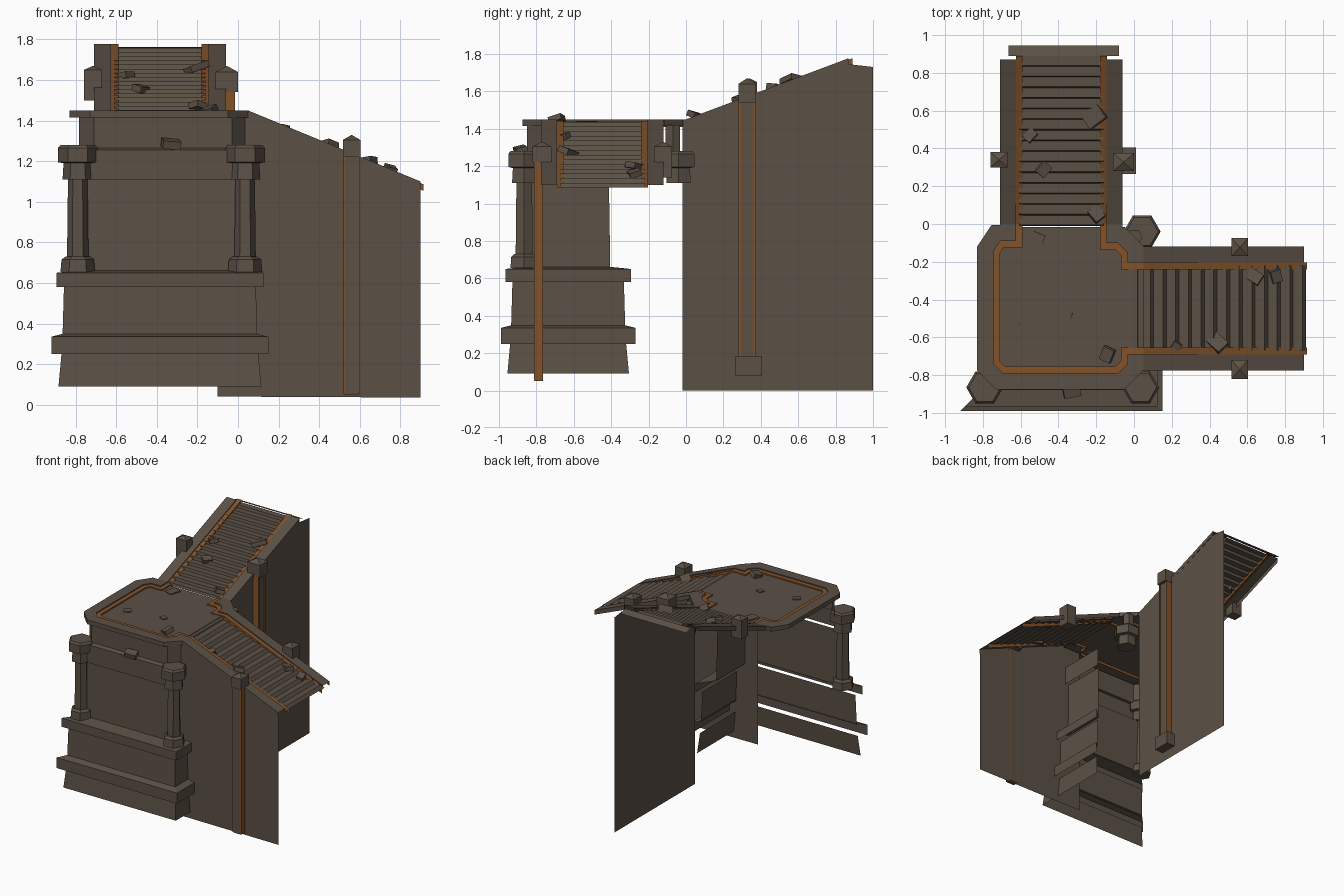
import bpy, math, random
from mathutils import Vector, Euler

if "Cube" in bpy.data.objects:
    bpy.data.objects.remove(bpy.data.objects["Cube"])

random.seed(4)


def material(name, rgb):
    m = bpy.data.materials.new(name)
    m.diffuse_color = (*rgb, 1)
    m.use_nodes = True
    m.node_tree.nodes["Principled BSDF"].inputs["Base Color"].default_value = m.diffuse_color
    return m


STONE = material("brown grey stone", (0.105, 0.082, 0.061))
ORANGE = material("orange trim", (0.23, 0.085, 0.022))


def mesh(name, verts, faces, mat=STONE):
    me = bpy.data.meshes.new(name)
    me.from_pydata([tuple(v) for v in verts], [], faces)
    me.materials.append(mat)
    ob = bpy.data.objects.new(name, me)
    bpy.context.collection.objects.link(ob)
    return ob


def sweep(name, path, section, mat=STONE, side=1, ghost=False):
    """Mitred sweep; section = (outward offset, height) pairs. Ghost ends only set the mitre."""
    rings = []
    n = len(path)
    for i, p in enumerate(path):
        norms = []
        for a, b in ((i - 1, i), (i, i + 1)):
            if a >= 0 and b < n:
                d = Vector((path[b][0] - path[a][0], path[b][1] - path[a][1])).normalized()
                norms.append(Vector((d.y, -d.x)) * side)
        m = sum(norms, Vector((0, 0))).normalized()
        m /= m.dot(norms[0])
        rings.append([(p[0] + m.x * o, p[1] + m.y * o, p[2] + h) for o, h in section])
    if ghost:
        rings = rings[1:-1]
    k = len(section)
    faces = []
    for i in range(len(rings) - 1):
        for j in range(k - 1):
            f = (i * k + j, (i + 1) * k + j, (i + 1) * k + j + 1, i * k + j + 1)
            faces.append(f if side > 0 else f[::-1])
    return mesh(name, [v for r in rings for v in r], faces, mat)


def box(name, x0, x1, y0, y1, z0, z1, mat=STONE, peak=0.0):
    v = [(x, y, z) for z in (z0, z1) for x, y in ((x0, y0), (x1, y0), (x1, y1), (x0, y1))]
    f = [(3, 2, 1, 0)] + [(i, (i + 1) % 4, (i + 1) % 4 + 4, i + 4) for i in range(4)]
    if peak:
        v.append(((x0 + x1) / 2, (y0 + y1) / 2, z1 + peak))
        f += [(4 + i, 4 + (i + 1) % 4, 8) for i in range(4)]
    else:
        f.append((4, 5, 6, 7))
    return mesh(name, v, f, mat)


def hex_stack(name, x, y, profile):
    """Six-sided turned shape from (radius, z) pairs."""
    v = [(x + r * math.cos(i * math.pi / 3), y + r * math.sin(i * math.pi / 3), z)
         for r, z in profile for i in range(6)]
    f = [(j * 6 + i, j * 6 + (i + 1) % 6, j * 6 + 6 + (i + 1) % 6, j * 6 + 6 + i)
         for j in range(len(profile) - 1) for i in range(6)]
    f += [(5, 4, 3, 2, 1, 0), tuple(range(len(v) - 6, len(v)))]
    return mesh(name, v, f)


# tower front and right side: stacked tiers with open undersides
D = [(-.84, -.35, 0), (-.84, -.91, 0), (.07, -.91, 0), (.07, -.35, 0), (-.84, -.35, 0)]
for name, sec in (
        ("tower_base", [(.045, .09), (.03, .25)]),
        ("lower_ledge", [(.08, .25), (.08, .335), (.02, .35)]),
        ("middle_tier", [(.025, .34), (.018, .58)]),
        ("upper_ledge", [(.055, .58), (.055, .65), (-.06, .662)]),
        ("upper_wall", [(-.055, .66), (-.062, 1.11)]),
        ("wall_band", [(-.03, 1.11), (-.03, 1.255), (-.06, 1.265)])):
    sweep(name, D, sec, ghost=True)
sweep("platform_skirt", [(-.785, -.6, 0), (-.785, -.765, 0), (-.71, -.85, 0), (-.03, -.85, 0),
                         (.035, -.775, 0), (.035, -.6, 0)],
      [(0, 1.25), (0, 1.42)], ghost=True)

# platform floor
floor = [(-.83, -.13), (-.73, -.015), (-.05, -.015), (.05, -.115),
         (.05, -.775), (-.05, -.875), (-.72, -.875), (-.83, -.775)]
mesh("platform_floor", [(x, y, 1.432) for x, y in floor], [tuple(range(7, -1, -1))])

# rim and stair stringers run as one path, with an orange inner trim
Z = 1.43
left = [(-.59, .87, 1.757), (-.59, 0, Z), (-.59, -.125, Z), (-.69, -.125, Z), (-.71, -.155, Z),
        (-.71, -.725, Z), (-.68, -.755, Z), (-.10, -.755, Z), (-.07, -.725, Z),
        (-.07, -.655, Z), (.05, -.655, Z), (.90, -.655, 1.08)]
right = [(-.18, .87, 1.757), (-.18, 0, Z), (-.18, -.135, Z), (-.10, -.135, Z), (-.07, -.165, Z),
         (-.07, -.24, Z), (.05, -.24, Z), (.90, -.24, 1.08)]
for nm, path, s in (("left", left, 1), ("right", right, -1)):
    sweep(nm + "_rim", path, [(.12, -.015), (.12, .02), (.035, .02), (.035, .005)], side=s)
    trim = [(path[0][0], .89, 1.765)] + path[1:-1] + [(.915, path[-1][1], 1.074)]
    sweep(nm + "_trim", trim, [(.036, .012), (0, .012), (0, -.02)], ORANGE, side=s)


# stairs: open zigzag sheets
def stair(name, start, end, z0, z1, count, lean, place, flip):
    pts = []
    for i in range(count):
        a = start + (end - start) * i / count
        b = start + (end - start) * (i + 1) / count
        za = z0 + (z1 - z0) * i / count
        zb = z0 + (z1 - z0) * (i + 1) / count
        up = zb > za
        pts += [(a, za), (a + lean, zb)] if up else [(a, za), (b - lean, za)]
    pts.append((end, z1))
    v = [place(s, w, z) for s, z in pts for w in (0, 1)]
    f = [(2 * i, 2 * i + 1, 2 * i + 3, 2 * i + 2) for i in range(len(pts) - 1)]
    return mesh(name, v, [q[::-1] for q in f] if flip else f)


stair("rear_steps", -.01, .89, 1.432, 1.757, 16, .006,
      lambda s, w, z: (-.61 + .45 * w, s, z), False)
stair("side_steps", -.03, .91, 1.436, 1.085, 14, .018,
      lambda s, w, z: (s, -.67 + .45 * w, z), True)
mesh("rear_stair_lip", [(-.665, .89, 1.763), (-.08, .89, 1.763), (-.08, .945, 1.742),
                        (-.665, .945, 1.742)], [(0, 1, 2, 3)])

# sheet walls below the stairs
mesh("rear_stair_wall", [(-.065, -.02, 0), (-.065, 1, 0), (-.065, 1, 1.73), (-.065, .87, 1.745),
                         (-.065, 0, 1.425), (-.065, -.02, 1.425)], [(0, 1, 2, 3, 4, 5)])
mesh("side_stair_wall", [(-.1, -.77, .04), (.9, -.77, .035), (.9, -.77, 1.08),
                         (.05, -.77, 1.43), (-.1, -.77, 1.43)], [(0, 1, 2, 3, 4)])

# tower corner columns, and the hanging capital at the inner corner
cap = [(.075, 1.11), (.07, 1.19), (.098, 1.195), (.098, 1.265), (.085, 1.28)]
for nm, x in (("left", -.79), ("right", .035)):
    hex_stack(nm + "_column_base", x, -.865, [(.085, .655), (.08, .715), (.06, .73)])
    hex_stack(nm + "_column_shaft", x, -.865, [(.053, .72), (.048, 1.12)])
    hex_stack(nm + "_column_capital", x, -.865, cap)
hex_stack("inner_capital", .043, -.04, cap)
hex_stack("inner_post", .0, -.07, [(.045, 1.27), (.045, 1.42)])

# wall pilasters with orange edge strips
box("side_pilaster", .525, .595, -.81, -.765, .05, 1.3, peak=.02)
box("side_pilaster_cap", .517, .603, -.82, -.72, 1.22, 1.305, peak=.025)
for x in (.519, .593):
    box("side_pilaster_strip", x, x + .009, -.814, -.768, .055, 1.22, ORANGE)
box("rear_pilaster", -.065, -.02, .285, .37, .1, 1.6)
box("rear_pilaster_cap", -.11, .0, .28, .375, 1.54, 1.64, peak=.03)
box("rear_pilaster_foot", -.065, .01, .265, .405, .08, .185)
for y in (.281, .36):
    box("rear_pilaster_strip", -.062, -.014, y, y + .012, .185, 1.54, ORANGE)

# matching blocks on the far sides of both stairs
box("rear_far_block", -.76, -.67, .3, .38, 1.5, 1.65, peak=.02)
box("side_far_block", .517, .603, -.17, -.075, 1.14, 1.305, peak=.025)


# loose rubble: x, y, size; height follows the floor or stairs
def ground(x, y):
    if y > 0:
        return 1.437 + y * .36
    if x > .02:
        return 1.436 - (x + .03) * .373
    return 1.435


for x, y, s in ((-.52, -.09, .09), (-.14, -.69, .075), (-.20, .05, .075), (-.55, .47, .065),
                (-.21, .57, .11), (.44, -.63, .09), (.22, -.65, .055), (.64, -.28, .075),
                (.75, -.275, .065), (-.60, -.55, .06), (-.31, -.5, .05), (-.48, .29, .07)):
    flat = x < -.3 and y < 0
    ob = box("rubble", -s / 2, s / 2, -s / 2.4, s / 2.4, -.012, .004 if flat else .02)
    ob.location = (x, y, ground(x, y) + (0 if flat else .012))
    tilt = .05 if flat else .35
    ob.rotation_euler = Euler((random.uniform(-tilt, tilt), random.uniform(-tilt, tilt),
                               random.uniform(0, 3)))
chip = box("band_rubble", -.045, .045, -.03, .03, -.02, .02)
chip.location = (-.33, -.885, 1.285)
chip.rotation_euler = (.25, .1, .2)
